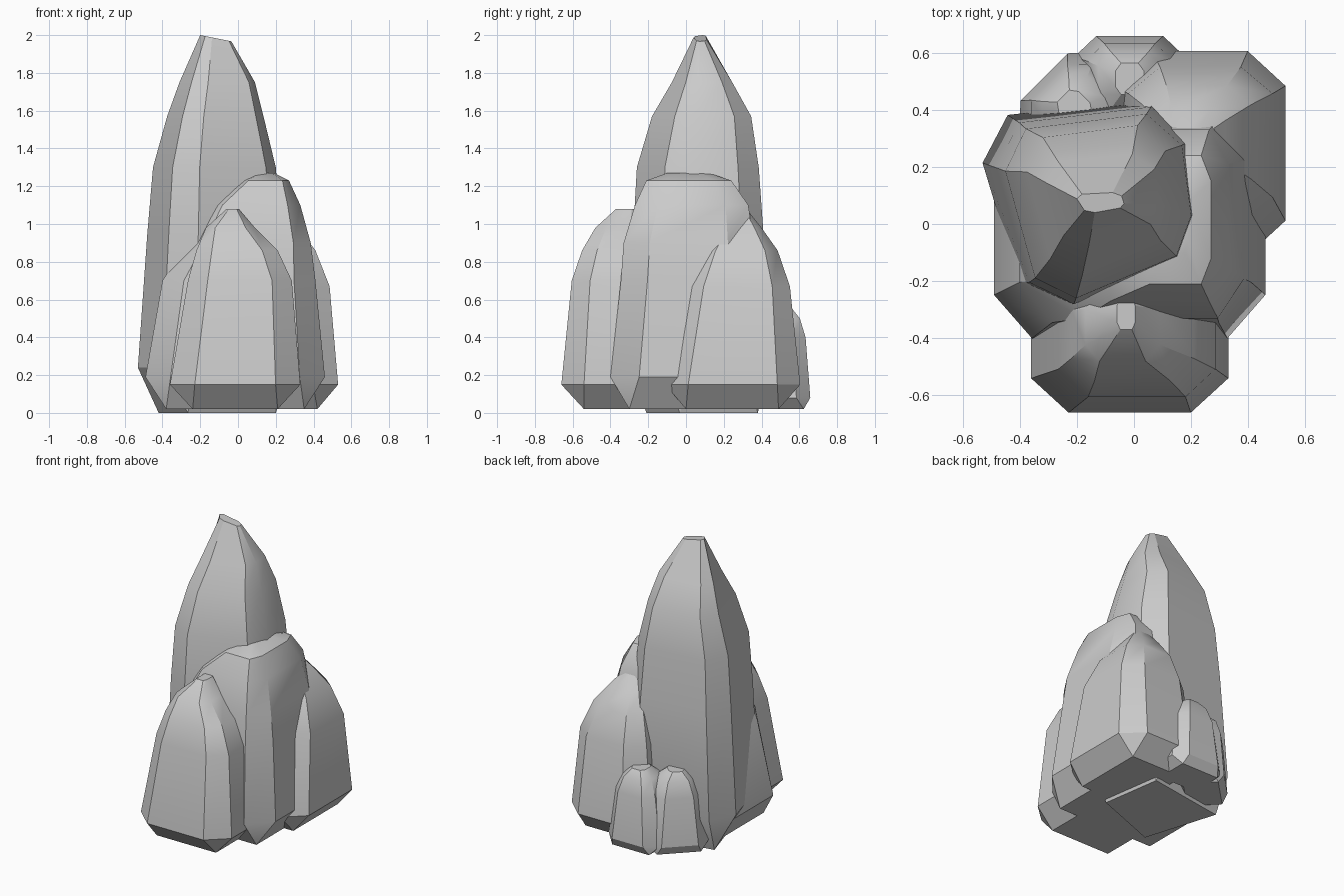
import bpy, bmesh, math

if "Cube" in bpy.data.objects:
    bpy.data.objects.remove(bpy.data.objects["Cube"])

# Unit cross-sections, stretched to fit each ring's box
def chamfered(cx, cy):
    return [(0, cy), (cx, 0), (1 - cx, 0), (1, cy),
            (1, 1 - cy), (1 - cx, 1), (cx, 1), (0, 1 - cy)]

SKEWED = [(.11, .92), (0, .69), (.16, .11), (.38, 0),
          (.92, .23), (1, .45), (.95, .83), (.76, 1)]
SQUARE = [(0, 0), (1, 0), (1, 1), (0, 1)]
SKEWED_FOOT = [(0, .85), (.25, 0), (1, .3), (.9, 1)]


def rock(name, section, rings, origin=(0, 0), angle=0, foot=SQUARE):
    """Loft a section through rings (z, x0, x1, y0, y1); the foot has 4 corners."""
    bm = bmesh.new()
    c, s = math.cos(math.radians(angle)), math.sin(math.radians(angle))
    n = len(section)
    loops = []
    for k, (z, x0, x1, y0, y1) in enumerate(rings):
        loop = []
        for i in range(n):
            u, v = foot[i // 2] if k == 0 else section[i]
            x, y = x0 + u * (x1 - x0), y0 + v * (y1 - y0)
            if k == 0 and i % 2:
                loop.append(loop[-1])      # both chamfer ends share a corner
            else:
                loop.append(bm.verts.new((origin[0] + c * x - s * y,
                                          origin[1] + s * x + c * y, z)))
        loops.append(loop)
    for a, b in zip(loops, loops[1:]):
        for i in range(n):
            j = (i + 1) % n
            bm.faces.new(dict.fromkeys((a[i], a[j], b[j], b[i])))
    bm.faces.new(loops[0][::-2])
    bm.faces.new(loops[-1])
    bmesh.ops.recalc_face_normals(bm, faces=bm.faces[:])
    me = bpy.data.meshes.new(name)
    bm.to_mesh(me)
    bm.free()
    ob = bpy.data.objects.new(name, me)
    bpy.context.collection.objects.link(ob)
    bpy.ops.object.select_all(action='DESELECT')
    ob.select_set(True)
    bpy.context.view_layer.objects.active = ob
    bpy.ops.object.shade_smooth_by_angle(angle=math.radians(30))
    return ob


# Tall spire
spire = rock("tall_spire", SKEWED, [
    (0.00, -.42, .20, -.21, .38), (0.24, -.53, .27, -.29, .44),
    (0.95, -.48, .23, -.28, .41), (1.30, -.45, .20, -.26, .385),
    (1.57, -.375, .135, -.18, .345), (1.75, -.31, .09, -.075, .245),
    (1.98, -.20, -.035, .04, .11)], foot=SKEWED_FOOT)
for v in spire.data.vertices:          # tilt the summit slightly
    if v.co.z > 1.9:
        v.co.z = 2.0 - (v.co.x + .20) * .2

# Broad middle column
rock("middle_column", chamfered(.14, .2), [
    (0.02, -.38, .35, -.30, .30), (0.19, -.49, .46, -.40, .36),
    (0.70, -.40, .41, -.345, .36), (0.90, -.27, .385, -.33, .36),
    (1.10, -.15, .33, -.27, .33), (1.23, .02, .27, -.21, .24),
    (1.27, .10, .19, -.10, .12)])

# Front column
rock("front_column", chamfered(.19, .24), [
    (0.02, -.24, .21, -.54, -.20), (0.15, -.36, .33, -.66, -.16),
    (0.70, -.265, .285, -.605, -.20), (0.86, -.22, .21, -.55, -.22),
    (0.98, -.17, .09, -.48, -.24), (1.08, -.06, .005, -.37, -.26)])

# Back right column
rock("back_right_column", chamfered(.22, .17), [
    (0.02, .02, .42, .00, .49), (0.15, -.07, .53, -.11, .605),
    (0.67, -.02, .485, .00, .55), (0.86, .03, .41, .09, .485),
    (0.98, .08, .32, .18, .40), (1.08, .14, .24, .25, .32)])

# Two small boulders at the back
SMALL = chamfered(.2, .25)
BOULDER = [(0.02, -.14, .14, -.10, .12), (0.08, -.195, .195, -.14, .155),
           (0.40, -.15, .15, -.12, .13), (0.50, -.11, .11, -.10, .10),
           (0.55, -.05, .05, -.05, .06)]
rock("back_boulder", SMALL, BOULDER, (-.015, .503))
rock("back_left_boulder", SMALL, BOULDER, (-.205, .405), 45)
